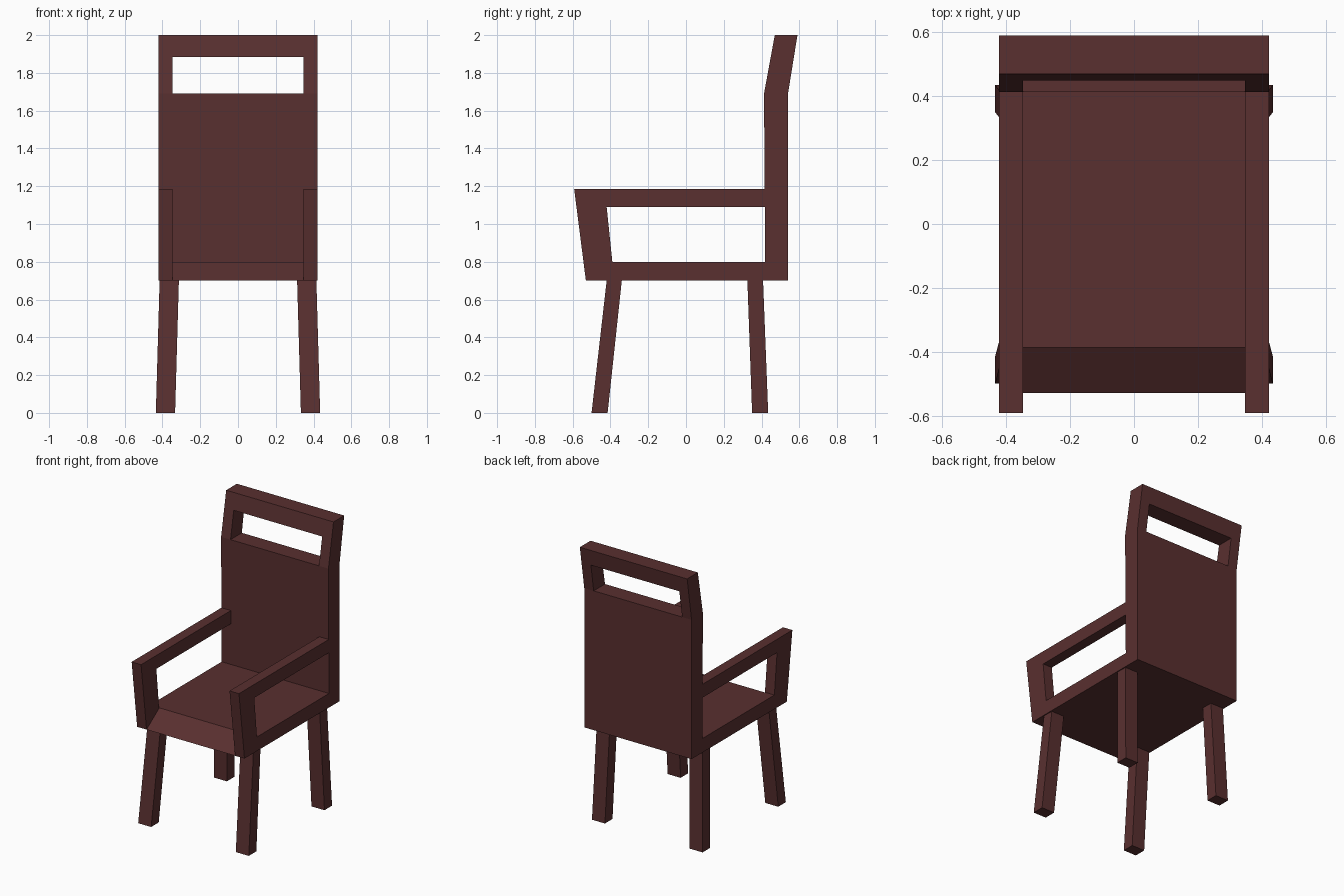
import bpy
import bmesh

cube = bpy.data.objects.get("Cube")
if cube:
    bpy.data.objects.remove(cube, do_unlink=True)

COLOUR = (0.1, 0.029, 0.029, 1)
wood = bpy.data.materials.new("dark red wood")
wood.use_nodes = True
wood.diffuse_color = COLOUR
wood.node_tree.nodes["Principled BSDF"].inputs["Base Color"].default_value = COLOUR

HALF, INNER = 0.422, 0.348    # half widths outside and inside the arms
BASE, SEAT = 0.70, 0.80       # underside and top of the seat
BEND, SLOT, TOP = 1.69, 1.885, 2.0


def loft(name, start, end):
    """Solid between two matching polygons."""
    bm = bmesh.new()
    a = [bm.verts.new(p) for p in start]
    b = [bm.verts.new(p) for p in end]
    bm.faces.new(a)
    bm.faces.new(b[::-1])
    for i in range(len(a)):
        j = (i + 1) % len(a)
        bm.faces.new((a[i], b[i], b[j], a[j]))
    bmesh.ops.recalc_face_normals(bm, faces=bm.faces)
    mesh = bpy.data.meshes.new(name)
    bm.to_mesh(mesh)
    bm.free()
    mesh.materials.append(wood)
    obj = bpy.data.objects.new(name, mesh)
    bpy.context.collection.objects.link(obj)
    return obj


def prism(name, profile, x0, x1):
    """Side profile of (y, z) points stretched across x."""
    return loft(name, [(x0, y, z) for y, z in profile],
                [(x1, y, z) for y, z in profile])


def rect(x0, x1, y0, y1, z):
    return [(x0, y0, z), (x1, y0, z), (x1, y1, z), (x0, y1, z)]


def lean(z):
    """Front and back y of the leaning part of the backrest."""
    t = (z - BEND) / (TOP - BEND)
    return 0.413 + 0.057 * t, 0.54 + 0.05 * t


def leaning(name, z0, z1, x0, x1):
    (f0, b0), (f1, b1) = lean(z0), lean(z1)
    return prism(name, [(f0, z0), (b0, z0), (b1, z1), (f1, z1)], x0, x1)


# Seat with a sloping front edge
prism("seat", [(-0.53, BASE), (0.42, BASE), (0.42, SEAT), (-0.387, SEAT)],
      -INNER, INNER)

# Backrest: upright panel, two leaning posts and a head rail around the slot
prism("back_panel", [(0.42, BASE), (0.54, BASE), (0.54, BEND), (0.413, BEND)],
      -HALF, HALF)
leaning("head_rail", SLOT, TOP, -HALF, HALF)

arm = [(-0.53, BASE), (0.42, BASE), (0.42, SEAT), (-0.39, SEAT),
       (-0.42, 1.09), (0.418, 1.09), (0.418, 1.185), (-0.592, 1.185)]

for side, s in (("left", 1), ("right", -1)):
    leaning(side + "_back_post", BEND, SLOT, s * INNER, s * HALF)
    # Arm frame: seat rail, front upright and armrest in one piece
    prism(side + "_arm", arm, s * INNER, s * HALF)
    # Splayed legs
    for end, top, foot in (("front", (-0.42, -0.34), (-0.5, -0.415)),
                           ("back", (0.325, 0.408), (0.35, 0.435))):
        loft(f"{side}_{end}_leg",
             rect(s * 0.313, s * 0.415, *top, BASE),
             rect(s * 0.333, s * 0.435, *foot, 0))
